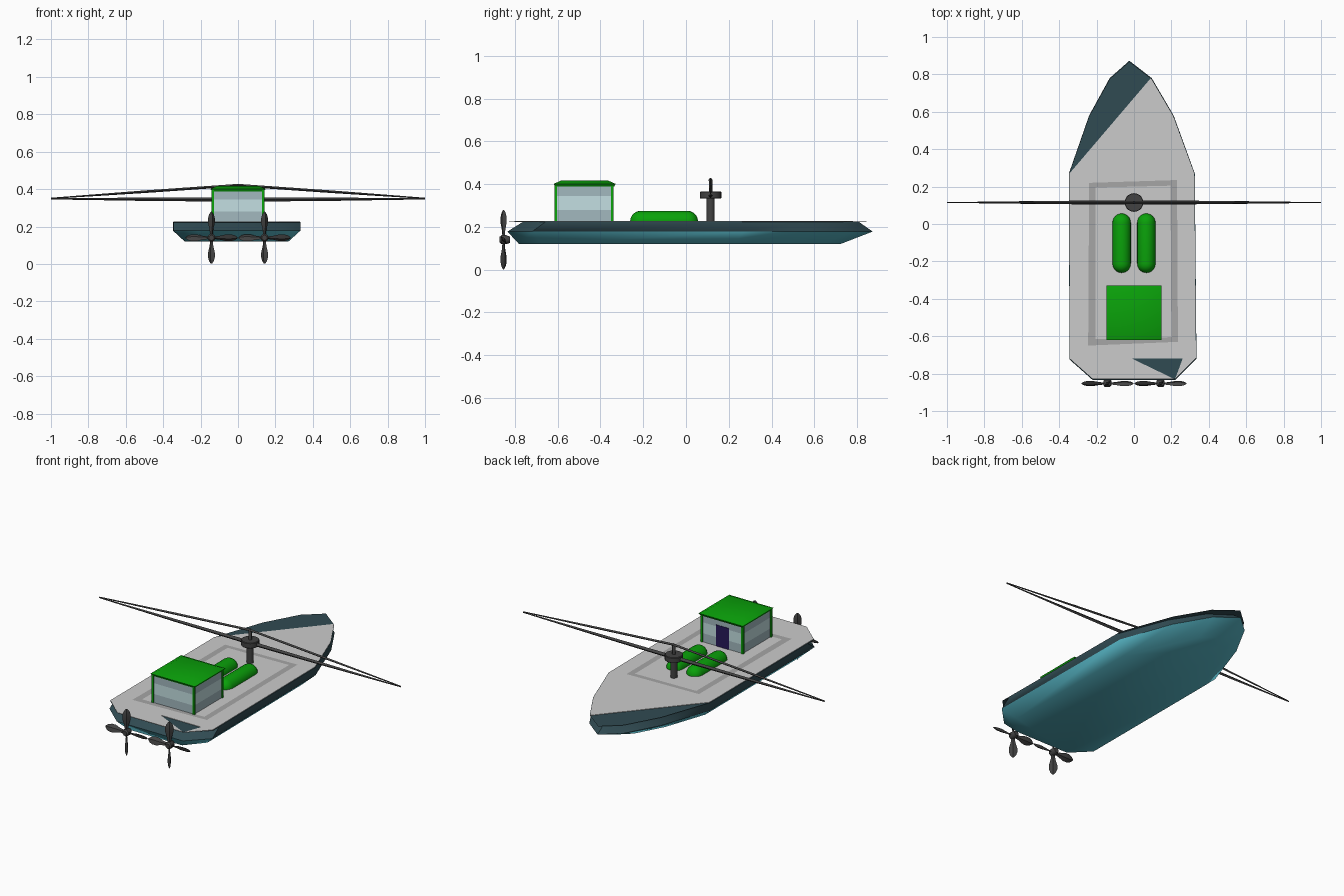
import bpy, bmesh, math
from mathutils import Vector, Matrix

if "Cube" in bpy.data.objects:
    bpy.data.objects.remove(bpy.data.objects["Cube"])

def material(name, rgb):
    m = bpy.data.materials.new(name)
    m.diffuse_color = (*rgb, 1)
    m.use_nodes = True
    m.node_tree.nodes["Principled BSDF"].inputs["Base Color"].default_value = m.diffuse_color
    return m

TEAL = material("teal", (0.10, 0.50, 0.60))
DARK = material("dark_teal", (0.03, 0.07, 0.085))
GREEN = material("green", (0.003, 0.36, 0.003))
WALL = material("wall", (0.36, 0.48, 0.52))
PANE = material("pane", (0.55, 0.74, 0.76))
DOOR = material("door", (0.02, 0.01, 0.10))
METAL = material("metal", (0.055, 0.055, 0.055))
DECK = material("deck", (0.65, 0.65, 0.65))
LINE = material("deck_line", (0.38, 0.38, 0.38))

def mesh_object(name, verts, faces, mats):
    me = bpy.data.meshes.new(name)
    me.from_pydata(verts, [], faces)
    bm = bmesh.new()
    bm.from_mesh(me)
    bmesh.ops.recalc_face_normals(bm, faces=bm.faces)
    bm.to_mesh(me)
    bm.free()
    for m in mats:
        me.materials.append(m)
    ob = bpy.data.objects.new(name, me)
    bpy.context.collection.objects.link(ob)
    return ob

def smooth(ob, angle=40):
    bpy.ops.object.select_all(action='DESELECT')
    ob.select_set(True)
    bpy.context.view_layer.objects.active = ob
    bpy.ops.object.shade_smooth_by_angle(angle=math.radians(angle))

def loft(name, loops, mats):
    """Skin closed loops of equal length and cap both ends."""
    n = len(loops[0])
    verts = [p for lp in loops for p in lp]
    faces = [(k*n+i, k*n+(i+1) % n, (k+1)*n+(i+1) % n, (k+1)*n+i)
             for k in range(len(loops)-1) for i in range(n)]
    faces += [tuple(range(n))[::-1], tuple(range((len(loops)-1)*n, len(loops)*n))]
    return mesh_object(name, verts, faces, mats)

def box(name, lo, hi, mat):
    loops = [[(lo[0], lo[1], z), (hi[0], lo[1], z), (hi[0], hi[1], z), (lo[0], hi[1], z)]
             for z in (lo[2], hi[2])]
    return loft(name, loops, [mat])

def lathe(name, profile, base, mat, n=16, axis='Z'):
    """Turn (radius, height) points around an axis."""
    rot = Matrix.Rotation(-math.pi/2, 4, 'X') if axis == 'Y' else Matrix()
    loops = [[tuple(rot @ Vector((r*math.cos(t*2*math.pi/n), r*math.sin(t*2*math.pi/n), h))
              + Vector(base)) for t in range(n)] for r, h in profile]
    ob = loft(name, loops, [mat])
    smooth(ob)
    return ob

# Hull: bottom, chine and rim loops, closed by the dark top
outline = [(0.334, -0.715), (0.325, 0.27), (0.212, 0.58), (0.095, 0.78), (-0.025, 0.873),
           (-0.13, 0.78), (-0.24, 0.58), (-0.348, 0.27), (-0.345, -0.72),
           (-0.22, -0.83), (0.22, -0.83)]
def hull_loop(sx, bow, stern, z):
    return [(-0.01+(x+0.01)*sx, y*bow/0.873 if y > 0 else y*stern/0.83, z) for x, y in outline]
hull = loft("hull", [hull_loop(0.81, 0.72, 0.78, 0.119), hull_loop(1.0, 0.873, 0.835, 0.178),
                     hull_loop(0.998, 0.81, 0.765, 0.222),
                     hull_loop(1.0, 0.868, 0.83, 0.2255)], [TEAL, DARK])
for f in hull.data.polygons:
    if f.center.z > 0.18:
        f.material_index = 1
smooth(hull, 50)

# Deck plate, open at the port bow and in a stern corner
deck = [(0.331, -0.715), (0.322, 0.27), (0.208, 0.58), (0.09, 0.78), (-0.345, 0.27),
        (-0.342, -0.72), (-0.22, -0.828), (0.214, -0.828), (-0.01, -0.72), (0.26, -0.72),
        (0.22, -0.828)]
loft("deck", [[(x, y, z) for x, y in deck] for z in (0.2255, 0.228)], [DECK])

# Painted rectangle on the deck
outer = [(-0.245, -0.65), (0.235, -0.63), (0.23, 0.235), (-0.24, 0.22)]
inner = [(-0.205, -0.615), (0.20, -0.605), (0.195, 0.205), (-0.205, 0.195)]
mark = mesh_object("deck_marking", [(x, y, 0.2295) for x, y in outer+inner],
                   [(i, (i+1) % 4, 4+(i+1) % 4, 4+i) for i in range(4)], [LINE])
if mark.data.polygons[0].normal.z < 0:
    mark.data.flip_normals()

# Cabin walls in three bands
wall = [[(x, y, z) for x, y in ((-0.135, -0.61), (0.135, -0.61), (0.135, -0.345), (-0.135, -0.345))]
        for z in (0.224, 0.28, 0.345, 0.395)]
cabin = loft("cabin_walls", wall, [WALL, PANE])
for f in cabin.data.polygons:
    f.material_index = int(0.29 < f.center.z < 0.35)
for x in (-0.135, 0.135):
    for y in (-0.61, -0.345):
        box("cabin_post", (x-0.006, y-0.006, 0.224), (x+0.006, y+0.006, 0.395), GREEN)
box("cabin_door", (-0.045, -0.35, 0.226), (0.04, -0.342, 0.355), DOOR)

# Cabin roof with sloping edges
def rect(a, b, z):
    return [(sx*a, -0.474+sy*b, z) for sx, sy in ((-1, -1), (1, -1), (1, 1), (-1, 1))]
smooth(loft("cabin_roof", [rect(0.138, 0.138, 0.388), rect(0.147, 0.145, 0.401),
                           rect(0.11, 0.107, 0.418)], [GREEN]))

# Two capsule tanks
R = 0.049
arc = [(max(R*math.cos(a), 0.001), R*math.sin(a)) for a in [i*math.pi/12 for i in range(7)]]
tank = [(r, -0.212-h) for r, h in reversed(arc)] + [(r, 0.007+h) for r, h in arc]
for x in (-0.066, 0.066):
    lathe("tank", tank, (x, 0, 0.226), GREEN, 20, 'Y')

# Rotor mast, hub and pin
c = (0, 0.115, 0)
lathe("mast", [(0.019, 0.222), (0.019, 0.34)], c, METAL)
lathe("rotor_hub", [(0.047, 0.332), (0.05, 0.335), (0.05, 0.362), (0.047, 0.365)], c, METAL, 20)
lathe("rotor_pin", [(0.009, 0.36), (0.009, 0.418), (0.004, 0.428)], c, METAL, 10)

# Rotor blades and stays, tapering to the tips
def spar(name, sections):
    """Diamond sections: x, z, half width, half height."""
    smooth(loft(name, [[(x, 0.115+w, z), (x, 0.115, z+h), (x, 0.115-w, z), (x, 0.115, z-h)]
                       for x, z, w, h in sections], [METAL]))
for s in (-1, 1):
    spar("rotor_blade", [(s*0.03, 0.345, 0.012, 0.012), (s*0.5, 0.346, 0.008, 0.009),
                         (s, 0.348, 0.002, 0.003)])
    spar("rotor_stay", [(0, 0.421, 0.009, 0.007), (s*0.5, 0.386, 0.007, 0.007),
                        (s, 0.351, 0.002, 0.003)])

# Twin four-bladed propellers
leaf = [(0.012, 0.008), (0.045, 0.013), (0.08, 0.023), (0.105, 0.023), (0.125, 0.016), (0.139, 0.004)]
twist = Matrix.Rotation(math.radians(38), 3, 'Z')
for x in (-0.142, 0.142):
    centre = Vector((x, -0.853, 0.14))
    lathe("propeller_hub", [(0.014, -0.018), (0.021, -0.01), (0.021, 0.014), (0.014, 0.03)],
          centre, METAL, 12, 'Y')
    for k in range(4):
        turn = Matrix.Rotation(k*math.pi/2, 3, 'Y')
        loops = [[tuple(centre + turn @ (twist @ Vector((a, b, 0)) + Vector((0, 0, r))))
                  for a, b in ((w, 0), (0, w*0.4), (-w, 0), (0, -w*0.4))] for r, w in leaf]
        smooth(loft("propeller_blade", loops, [METAL]))
